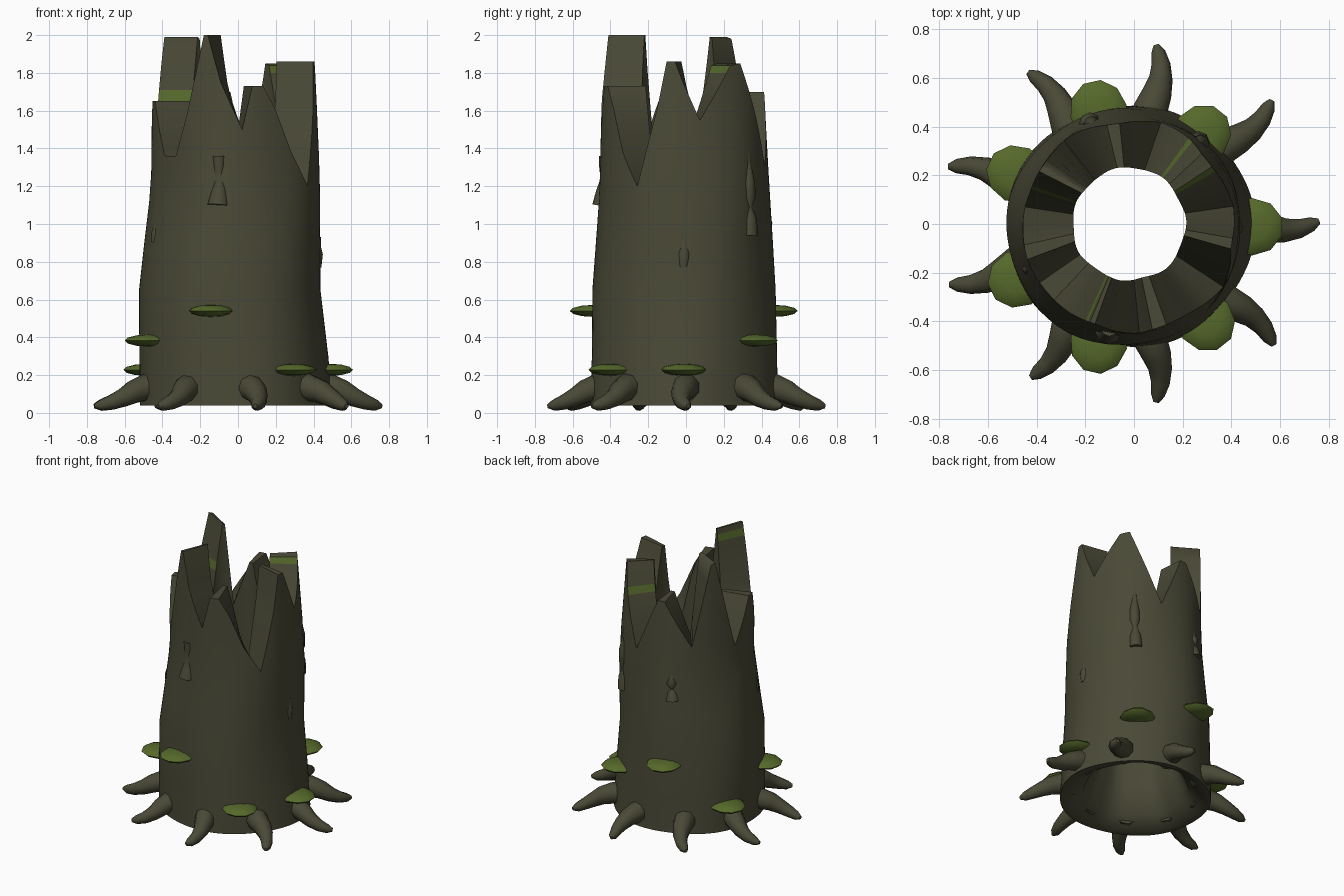
import bpy, bmesh, math
from mathutils import Vector

cube = bpy.data.objects.get("Cube")
if cube:
    bpy.data.objects.remove(cube, do_unlink=True)


def material(name, rgb):
    m = bpy.data.materials.new(name)
    m.use_nodes = True
    m.diffuse_color = (*rgb, 1)
    m.node_tree.nodes["Principled BSDF"].inputs["Base Color"].default_value = (*rgb, 1)
    return m


BARK = material("bark_brown", (0.068, 0.067, 0.038))
MOSS = material("moss_green", (0.092, 0.142, 0.024))


def finish(bm, name, mats, sharp=35):
    bmesh.ops.recalc_face_normals(bm, faces=bm.faces)
    me = bpy.data.meshes.new(name)
    bm.to_mesh(me)
    bm.free()
    for m in mats:
        me.materials.append(m)
    ob = bpy.data.objects.new(name, me)
    bpy.context.collection.objects.link(ob)
    bpy.ops.object.select_all(action="DESELECT")
    ob.select_set(True)
    bpy.context.view_layer.objects.active = ob
    bpy.ops.object.shade_smooth_by_angle(angle=math.radians(sharp))
    return ob


def lerp_table(table, key):
    for a, b in zip(table, table[1:]):
        if key <= b[0]:
            t = max(0, (key - a[0]) / (b[0] - a[0]))
            return [p + (q - p) * t for p, q in zip(a[1:], b[1:])]
    return list(table[-1][1:])


# Trunk stations: height, centre x, centre y, radius x, radius y
STATIONS = [(0.04, -0.015, -0.01, 0.51, 0.495), (0.3, -0.025, -0.012, 0.5, 0.49),
            (0.65, -0.042, -0.015, 0.48, 0.485), (1.2, -0.008, -0.005, 0.448, 0.448),
            (2.0, -0.03, -0.015, 0.425, 0.42)]
# Jagged crown: angle in degrees, height of the rim
CROWN = [(-6, 1.86), (0, 1.74), (11, 1.55), (36, 1.84), (45, 1.85), (74, 1.3), (95, 1.7),
         (102, 1.7), (128, 1.39), (143, 1.98), (147, 1.99), (170, 1.34), (190, 1.65),
         (198, 1.65), (212, 1.36), (224, 1.36), (234, 1.57), (243, 1.82), (249, 2.0),
         (252, 2.0), (261, 1.75), (275, 1.5), (283, 1.73), (291, 1.73), (300, 1.61),
         (312, 1.38), (326, 1.2), (341, 1.61), (348, 1.86), (354, 1.86)]
# Hollow, flared at the foot: height, radius
HOLLOW = [(0.04, 0.46), (0.11, 0.35), (0.3, 0.275), (0.7, 0.24), (2.0, 0.228)]


def outer(deg, z):
    cx, cy, rx, ry = lerp_table(STATIONS, z)
    a = math.radians(deg)
    k = 1 + 0.01 * math.cos(5 * a - 3 * z)  # gentle twisted flutes
    return Vector((cx + rx * k * math.cos(a), cy + ry * k * math.sin(a), z))


def inner(deg, z):
    r = lerp_table(HOLLOW, z)[0]
    a = math.radians(deg)
    k = 1 + 0.02 * math.cos(7 * a)
    return Vector((-0.02 + r * k * math.cos(a), r * k * math.sin(a), z))


# Hollow trunk with thick jagged teeth
bm = bmesh.new()
angles = sorted(set(range(0, 360, 4)) | {a % 360 for a, _ in CROWN})
columns = []
for deg in angles:
    top = lerp_table(CROWN, deg if deg <= 354 else deg - 360)[0]
    up = [0.04, 0.17, 0.3, 0.65, 0.9, 1.12] + [1.12 + (top - 1.12) * t for t in (0.35, 0.7, 1)]
    down = [top, 1.12 + (top - 1.12) * 0.5, 1.12, 0.7, 0.3, 0.11, 0.04]
    pts = [outer(deg, z) for z in up] + [inner(deg, z) for z in down]
    columns.append([bm.verts.new(p) for p in pts])
for c, d in zip(columns, columns[1:] + columns[:1]):
    for i in range(len(c)):
        j = (i + 1) % len(c)
        bm.faces.new((c[i], d[i], d[j], c[j]))

# Moss bands on the split sides of the teeth: first angle, last angle, low, high
for a0, a1, lo, hi in [(11, 41, 1.8, 1.84), (46, 74, 1.64, 1.69),
                       (147, 170, 1.65, 1.71), (224, 249, 1.91, 1.96)]:
    def on_side(f):
        c = f.calc_center_median()
        deg = math.degrees(math.atan2(c.y, c.x + 0.02)) % 360
        return a0 < deg < a1 and 0.26 < math.hypot(c.x + 0.02, c.y) < 0.38 and c.z > 1.2
    for z in (lo, hi):
        part = [f for f in bm.faces if on_side(f)]
        geom = set(part) | {e for f in part for e in f.edges} | {v for f in part for v in f.verts}
        bmesh.ops.bisect_plane(bm, geom=list(geom), plane_co=(0, 0, z), plane_no=(0, 0, 1))
    for f in bm.faces:
        if on_side(f) and lo < f.calc_center_median().z < hi:
            f.material_index = 1
finish(bm, "hollow_trunk", [BARK, MOSS], 60)


# Tube along a path, with a radius at each point
def tube(name, path, radii, sides=9, sharp=50):
    bm = bmesh.new()
    rings = []
    for i, p in enumerate(path):
        t = (path[min(i + 1, len(path) - 1)] - path[max(i - 1, 0)]).normalized()
        ref = Vector((0, 0, 1)) if abs(t.z) < 0.8 else Vector((1, 0, 0))
        u = t.cross(ref).normalized()
        v = u.cross(t)
        rings.append([bm.verts.new(p + radii[i] * (u * math.cos(s) + v * math.sin(s)))
                      for s in (2 * math.pi * k / sides for k in range(sides))])
    for r, q in zip(rings, rings[1:]):
        for k in range(sides):
            bm.faces.new((r[k], r[(k + 1) % sides], q[(k + 1) % sides], q[k]))
    bm.faces.new(rings[0])
    bm.faces.new(rings[-1])
    return finish(bm, name, [BARK], sharp)


# Nine roots: distance out, sideways bend, height, radius
ROOT = [(0.40, 0.0, 0.135, 0.075), (0.49, 0.0, 0.135, 0.073), (0.56, 0.018, 0.112, 0.062),
        (0.62, 0.025, 0.08, 0.05), (0.68, 0.018, 0.055, 0.04), (0.73, 0.0, 0.04, 0.03),
        (0.76, -0.012, 0.036, 0.012)]
# Direction and reach of each root
ROOTS = [(0, 1), (41, 1), (82, 0.975), (124, 1), (162, 1.05),
         (199, 1.05), (237, 1), (278, 0.97), (320, 1)]
for n, (deg, reach) in enumerate(ROOTS):
    a = math.radians(deg)
    out, side = Vector((math.cos(a), math.sin(a), 0)), Vector((math.sin(a), -math.cos(a), 0))
    bend = 1 if deg < 180 else -1
    path = [out * (r * reach) + side * (s * bend) + Vector((0, 0, z)) for r, s, z, _ in ROOT]
    tube(f"root_{n + 1}", path, [p[3] for p in ROOT])

# Knots on the bark: angle, inset, then height and radius pairs
KNOTS = [(258, 0.96, [(1.1, 0.058), (1.17, 0.045), (1.24, 0.024), (1.3, 0.032), (1.36, 0.036)]),
         (50, 0.97, [(0.94, 0.045), (1.03, 0.04), (1.09, 0.018), (1.14, 0.036), (1.22, 0.036),
                     (1.32, 0.018), (1.39, 0.014)]),
         (111, 0.97, [(1.0, 0.045), (1.06, 0.03), (1.08, 0.016), (1.12, 0.036), (1.18, 0.014)]),
         (0, 0.95, [(0.77, 0.028), (0.84, 0.036), (0.88, 0.026), (0.93, 0.026)]),
         (203, 0.97, [(0.9, 0.02), (0.95, 0.026), (1.0, 0.016)])]
for n, (deg, inset, rows) in enumerate(KNOTS):
    path = [Vector((p.x * inset, p.y * inset, p.z)) for p in (outer(deg, z) for z, _ in rows)]
    tube(f"knot_{n + 1}", path, [r for _, r in rows], sides=8)

# Seven shelf fungi: lens shapes set into the bark
HEIGHTS = (0.228, 0.383, 0.54, 0.228, 0.383, 0.54, 0.228)
for n, z in enumerate(HEIGHTS):
    deg = n * 360 / len(HEIGHTS)
    bm = bmesh.new()
    bmesh.ops.create_uvsphere(bm, u_segments=10, v_segments=6, radius=1)
    for v in bm.verts:
        v.co = Vector((v.co.x * 0.13, v.co.y * 0.118, v.co.z * 0.032))
    ob = finish(bm, f"shelf_fungus_{n + 1}", [MOSS])
    ob.location = outer(deg, z)
    ob.rotation_euler.z = math.radians(deg)
